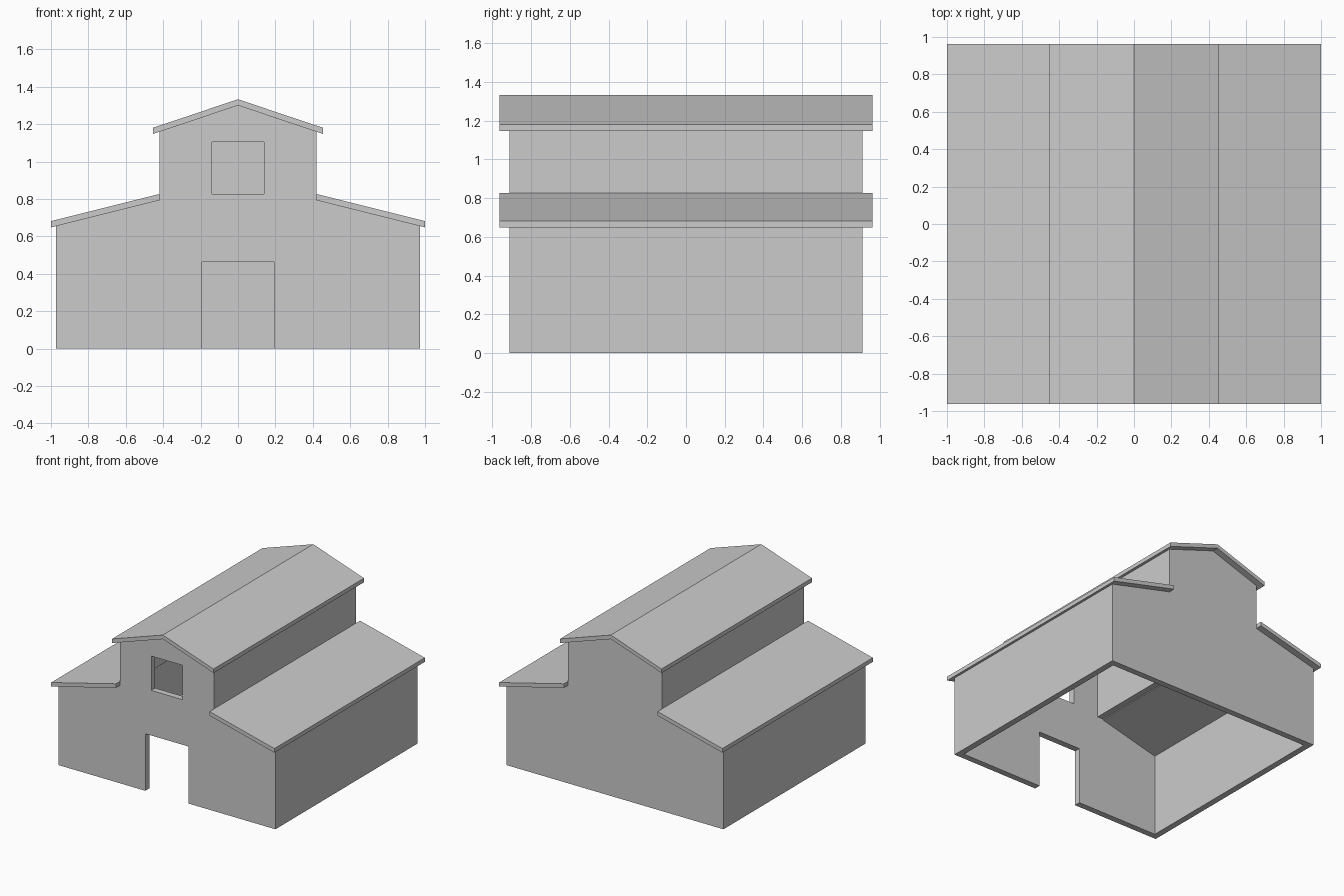
import bpy, bmesh

if "Cube" in bpy.data.objects:
    bpy.data.objects.remove(bpy.data.objects["Cube"])


def prism(name, profile, y0, y1):
    """Extrude an (x, z) profile along y into a closed solid."""
    bm = bmesh.new()
    face = bm.faces.new([bm.verts.new((x, y0, z)) for x, z in profile])
    ext = bmesh.ops.extrude_face_region(bm, geom=[face])
    moved = [v for v in ext["geom"] if isinstance(v, bmesh.types.BMVert)]
    bmesh.ops.translate(bm, verts=moved, vec=(0, y1 - y0, 0))
    bmesh.ops.recalc_face_normals(bm, faces=bm.faces)
    mesh = bpy.data.meshes.new(name)
    bm.to_mesh(mesh)
    bm.free()
    obj = bpy.data.objects.new(name, mesh)
    bpy.context.collection.objects.link(obj)
    return obj


def symmetric(half):
    """Complete a right-half profile with its left mirror image."""
    return half + [(-x, z) for x, z in reversed(half) if x > 0]


def rect(w, z0, z1):
    return symmetric([(w, z0), (w, z1)])


WALL_Y, ROOF_Y, T, RT = 0.91, 0.963, 0.05, 0.033
WALL_X, UPPER_X = 0.973, 0.42
EAVE, SHOULDER, UPPER_EAVE, RIDGE = 0.655, 0.793, 1.159, 1.30

# Barn walls: stepped gable profile
walls = prism("walls", symmetric([
    (WALL_X, 0), (WALL_X, EAVE), (UPPER_X, SHOULDER),
    (UPPER_X, UPPER_EAVE), (0, RIDGE)]), -WALL_Y, WALL_Y)

# Cutters: hollow interior (open below), doorway and loft window
inner_x, clerestory_x = WALL_X - T, UPPER_X - T
cutters = [
    prism("interior_cutter", symmetric([
        (inner_x, -0.1), (inner_x, 0.9), (UPPER_X + 0.01, 0.9),
        (UPPER_X + 0.01, 0.8), (clerestory_x, 0.8), (clerestory_x, 1.5)]),
        -WALL_Y + T, WALL_Y - T),
    prism("door_cutter", rect(0.193, -0.1, 0.462), -1.0, -0.8),
    prism("window_cutter", rect(0.14, 0.827, 1.105), -1.0, -0.8),
]
for cutter in cutters:
    cutter.hide_render = True
    cutter.hide_set(True)
    mod = walls.modifiers.new(cutter.name, "BOOLEAN")
    mod.operation = "DIFFERENCE"
    mod.solver = "EXACT"
    mod.object = cutter

# Upper roof: chevron slab
prism("upper_roof", [
    (0, RIDGE), (0.455, 1.147), (0.455, 1.147 + RT),
    (0, RIDGE + RT), (-0.455, 1.147 + RT), (-0.455, 1.147)], -ROOF_Y, ROOF_Y)

# Lower roofs: one sloped slab mirrored to the other side
lower = prism("lower_roofs", [
    (UPPER_X, SHOULDER), (1.0, 0.648), (1.0, 0.648 + RT),
    (UPPER_X, SHOULDER + RT)], -ROOF_Y, ROOF_Y)
lower.modifiers.new("mirror", "MIRROR")
